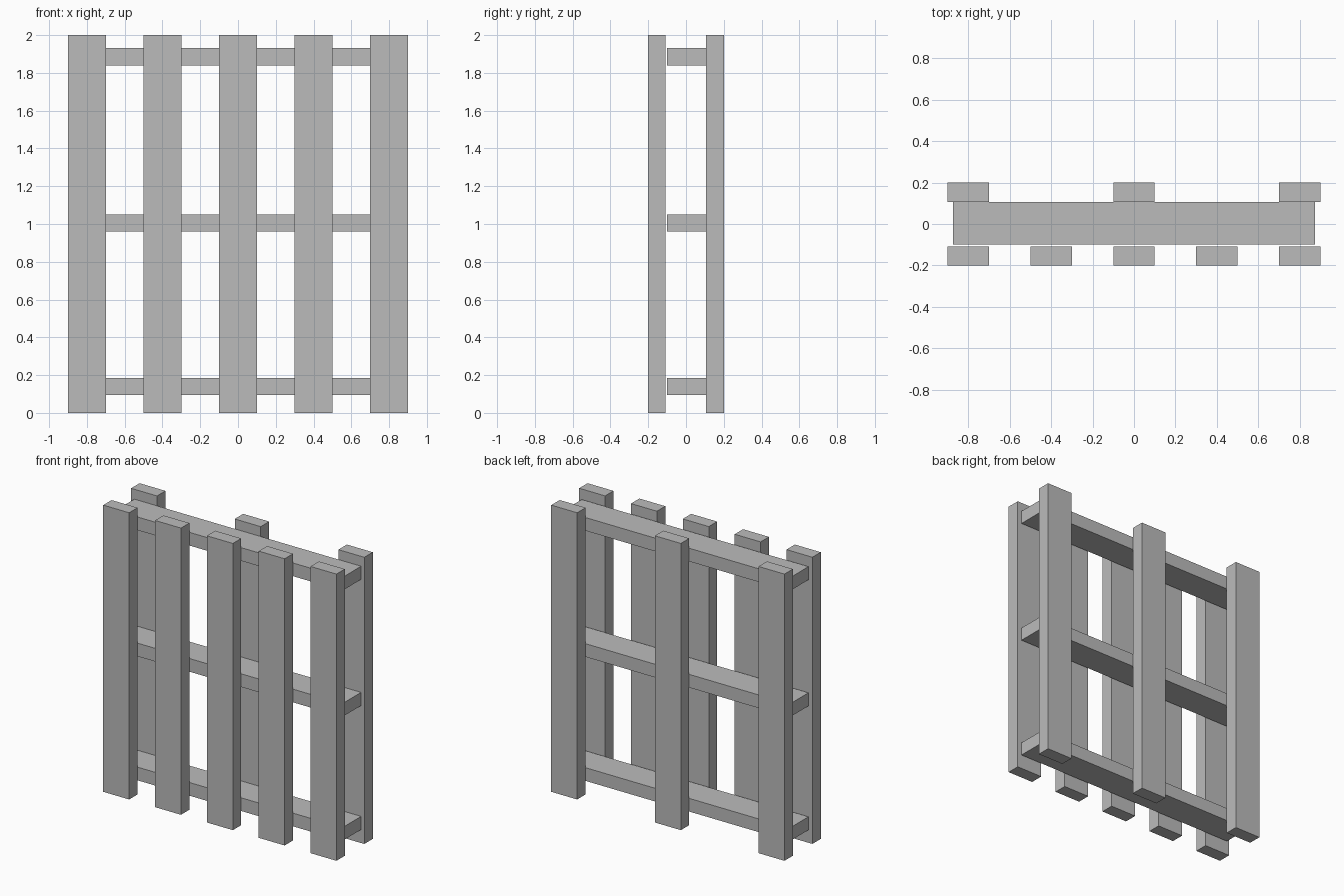
import bpy
import bmesh
from mathutils import Matrix, Vector

cube = bpy.data.objects.get("Cube")
if cube:
    bpy.data.objects.remove(cube, do_unlink=True)

# Single plain grey
grey = bpy.data.materials.new("plain_grey")
grey.use_nodes = True
colour = (0.5, 0.5, 0.5, 1)
grey.diffuse_color = colour
grey.node_tree.nodes["Principled BSDF"].inputs["Base Color"].default_value = colour


def box(name, low, high):
    """Flat-sided board between two opposite corners."""
    low, high = Vector(low), Vector(high)
    bm = bmesh.new()
    bmesh.ops.create_cube(bm, size=1, matrix=Matrix.Diagonal((*(high - low), 1)))
    mesh = bpy.data.meshes.new(name)
    bm.to_mesh(mesh)
    bm.free()
    mesh.materials.append(grey)
    board = bpy.data.objects.new(name, mesh)
    board.location = (low + high) / 2
    bpy.context.collection.objects.link(board)


HALF_WIDTH = 0.1
HEIGHT = 2

# Five upright deck boards on the front
for i in range(5):
    x = (i - 2) * 0.4
    box(f"front_board_{i + 1}", (x - HALF_WIDTH, -0.2, 0), (x + HALF_WIDTH, -0.108, HEIGHT))

# Three upright base boards on the back
for i in range(3):
    x = (i - 1) * 0.8
    box(f"back_board_{i + 1}", (x - HALF_WIDTH, 0.107, 0), (x + HALF_WIDTH, 0.2, HEIGHT))

# Three crossbars between the two layers
for name, z in (("bottom", 0.14), ("middle", 1.005), ("top", 1.885)):
    box(f"{name}_crossbar", (-0.875, -0.1, z - 0.046), (0.875, 0.107, z + 0.046))
